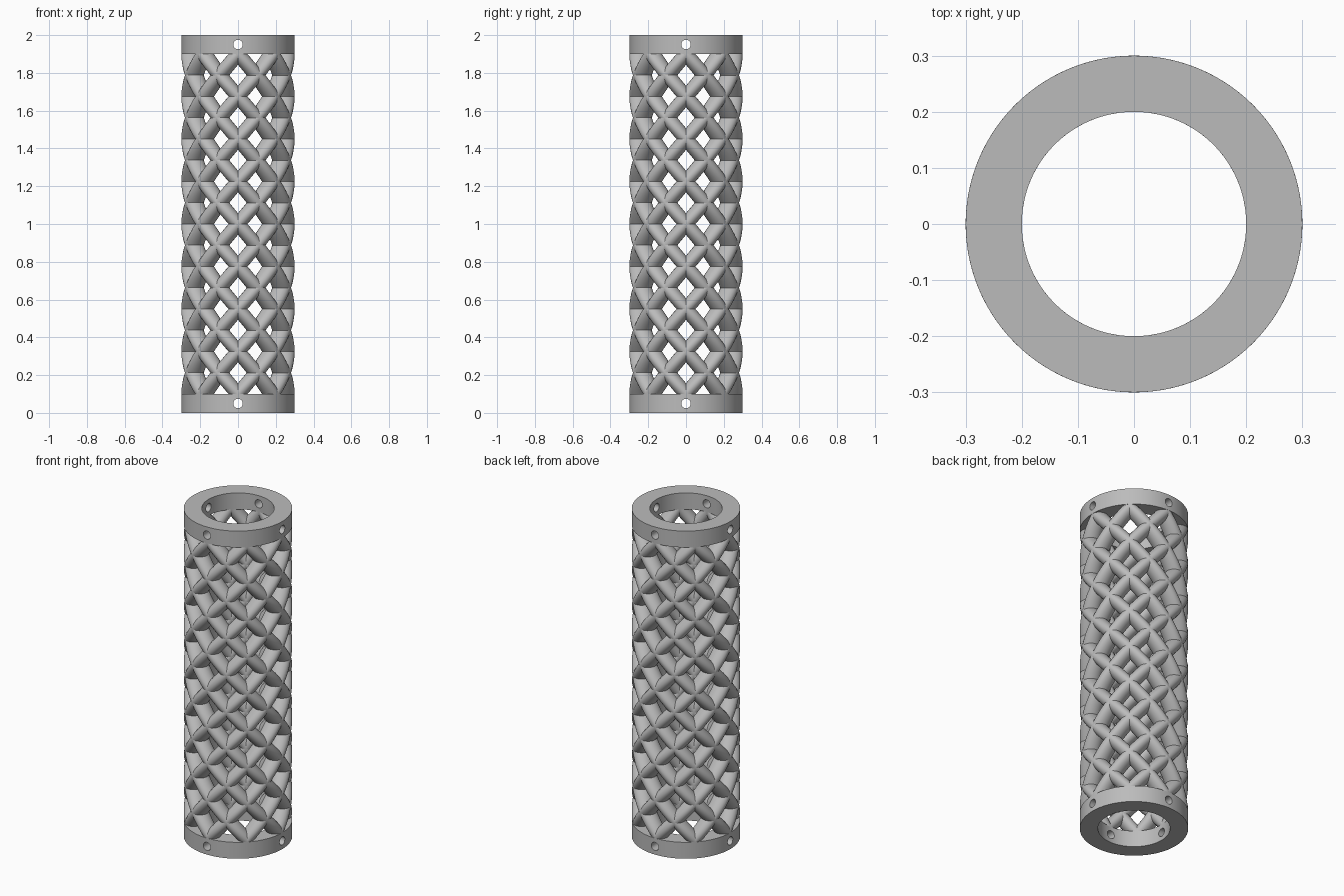
import bpy, bmesh, math
from mathutils import Matrix, Vector

cube = bpy.data.objects.get("Cube")
if cube:
    bpy.data.objects.remove(cube, do_unlink=True)

HEIGHT, RING_H = 2.0, 0.1
OUTER, INNER = 0.3, 0.2
MID, BAR_R = 0.25, 0.05
STRANDS, STEPS, SIDES = 8, 96, 20
SPAN = HEIGHT - 2 * RING_H
SINK = 0.01

grey = bpy.data.materials.new("plain grey")
grey.use_nodes = True
colour = (0.5, 0.5, 0.5, 1)
grey.diffuse_color = colour
grey.node_tree.nodes["Principled BSDF"].inputs["Base Color"].default_value = colour


def make_object(name, bm):
    bmesh.ops.recalc_face_normals(bm, faces=bm.faces)
    mesh = bpy.data.meshes.new(name)
    bm.to_mesh(mesh)
    bm.free()
    mesh.materials.append(grey)
    ob = bpy.data.objects.new(name, mesh)
    bpy.context.collection.objects.link(ob)
    return ob


def smooth(ob):
    bpy.ops.object.select_all(action="DESELECT")
    ob.select_set(True)
    bpy.context.view_layer.objects.active = ob
    bpy.ops.object.shade_smooth_by_angle(angle=math.radians(35))


def helix_bars(name, direction):
    """Round horizontal sections twisted one full turn between the rings."""
    bm = bmesh.new()
    for s in range(STRANDS):
        loops = []
        for i in range(STEPS + 1):
            z = -SINK + (SPAN + 2 * SINK) * i / STEPS
            turn = math.tau * (s / STRANDS + direction * z / SPAN)
            spin = Matrix.Rotation(turn, 3, "Z")
            loop = []
            for k in range(SIDES):
                a = math.tau * k / SIDES
                p = Vector((MID + BAR_R * math.cos(a), BAR_R * math.sin(a), RING_H + z))
                loop.append(bm.verts.new(spin @ p))
            loops.append(loop)
        for low, high in zip(loops, loops[1:]):
            for k in range(SIDES):
                n = (k + 1) % SIDES
                bm.faces.new((low[k], low[n], high[n], high[k]))
        bm.faces.new(loops[0])
        bm.faces.new(loops[-1])
    return make_object(name, bm)


def hole_cutter(name, z):
    """Four radial pins that drill the bolt holes."""
    bm = bmesh.new()
    for i in range(4):
        place = (Matrix.Rotation(i * math.pi / 2, 4, "Z")
                 @ Matrix.Translation((MID, 0, z))
                 @ Matrix.Rotation(math.pi / 2, 4, "Y"))
        bmesh.ops.create_cone(bm, cap_ends=True, segments=20, radius1=0.025,
                              radius2=0.025, depth=0.2, matrix=place)
    ob = make_object(name, bm)
    ob.hide_render = True
    return ob


def end_ring(name, z0):
    """Square-section collar, spun from its profile and drilled."""
    bm = bmesh.new()
    profile = [(INNER, z0), (OUTER, z0), (OUTER, z0 + RING_H), (INNER, z0 + RING_H)]
    verts = [bm.verts.new((r, 0, z)) for r, z in profile]
    edges = [bm.edges.new((verts[i], verts[(i + 1) % 4])) for i in range(4)]
    bmesh.ops.spin(bm, geom=verts + edges, axis=(0, 0, 1), cent=(0, 0, 0),
                   angle=math.tau, steps=96, use_merge=True)
    bmesh.ops.remove_doubles(bm, verts=bm.verts, dist=1e-5)
    ring = make_object(name, bm)
    cutter = hole_cutter(name + "_hole_cutter", z0 + RING_H / 2)
    mod = ring.modifiers.new("bolt holes", "BOOLEAN")
    mod.operation, mod.solver, mod.object = "DIFFERENCE", "EXACT", cutter
    bpy.context.view_layer.objects.active = ring
    bpy.ops.object.modifier_apply(modifier=mod.name)
    bpy.data.objects.remove(cutter, do_unlink=True)
    return ring


# Collars at both ends
smooth(end_ring("bottom_ring", 0))
smooth(end_ring("top_ring", HEIGHT - RING_H))

# Crossing lattice bars
smooth(helix_bars("left_hand_bars", -1))
smooth(helix_bars("right_hand_bars", 1))
